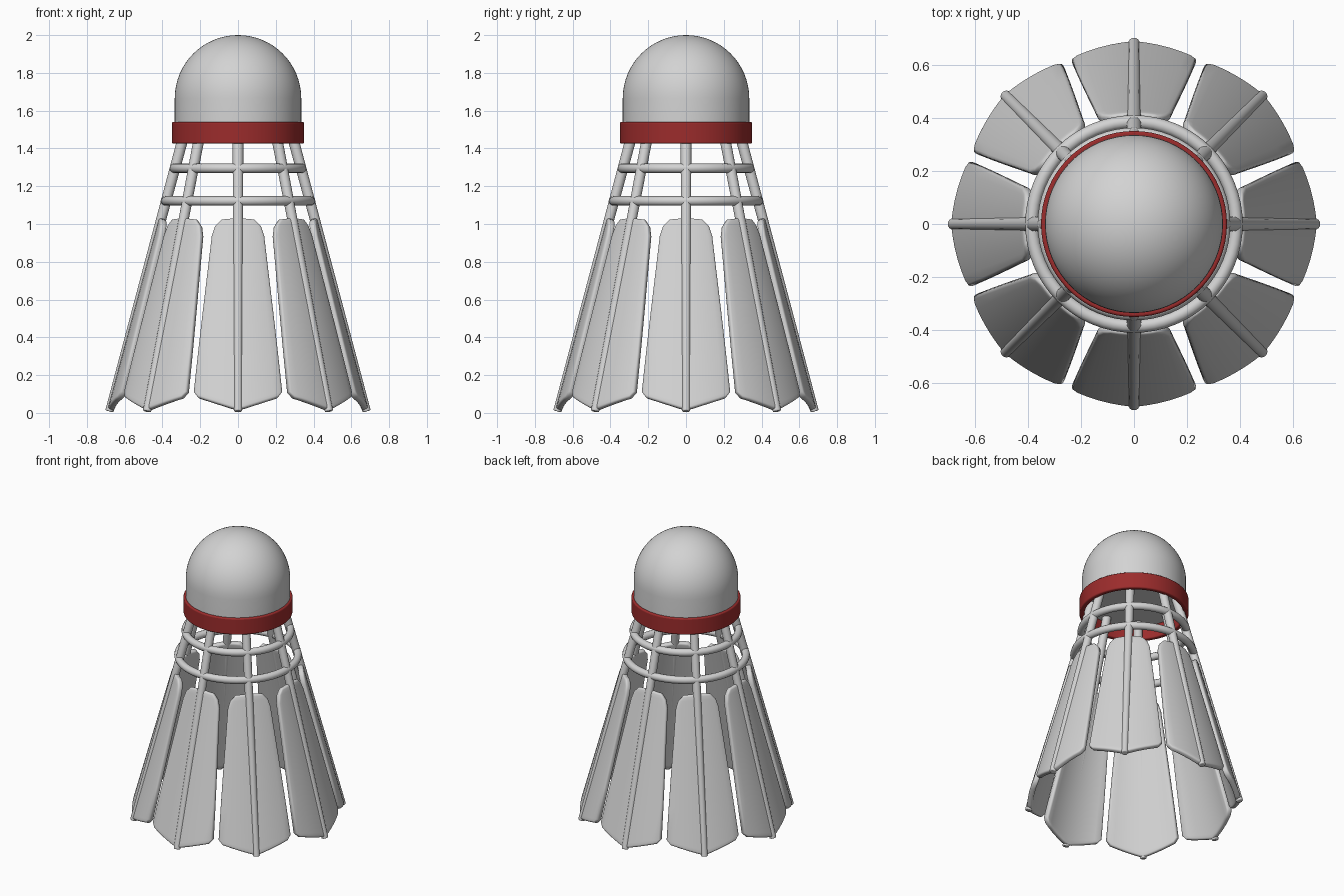
import bpy, bmesh, math
from mathutils import Vector

if "Cube" in bpy.data.objects:
    bpy.data.objects.remove(bpy.data.objects["Cube"])


def material(name, rgb):
    m = bpy.data.materials.new(name)
    m.diffuse_color = (*rgb, 1)
    m.use_nodes = True
    m.node_tree.nodes["Principled BSDF"].inputs["Base Color"].default_value = m.diffuse_color
    return m


GREY = material("pale grey", (0.65, 0.65, 0.65))
RED = material("dark red", (0.33, 0.025, 0.025))
COUNT = 8


def stem_r(z):
    """Radius of the skirt's cone at height z."""
    return 0.30 + 0.27 * (1.42 - z)


def finish(name, bm, mat, bevel=0.0, solid=0.0):
    bmesh.ops.recalc_face_normals(bm, faces=bm.faces)
    me = bpy.data.meshes.new(name)
    bm.to_mesh(me)
    bm.free()
    ob = bpy.data.objects.new(name, me)
    bpy.context.collection.objects.link(ob)
    me.materials.append(mat)
    if solid:
        s = ob.modifiers.new("thickness", 'SOLIDIFY')
        s.thickness, s.offset = solid, 0
    if bevel:
        b = ob.modifiers.new("soft edge", 'BEVEL')
        b.width, b.segments, b.angle_limit = bevel, 3, math.radians(50)
    bpy.ops.object.select_all(action='DESELECT')
    ob.select_set(True)
    bpy.context.view_layer.objects.active = ob
    bpy.ops.object.shade_smooth_by_angle(angle=math.radians(40))
    return ob


def lathe(name, profile, mat, closed=False, bevel=0.0):
    bm = bmesh.new()
    vs = [bm.verts.new((r, 0, z)) for r, z in profile]
    pairs = list(zip(vs, vs[1:])) + ([(vs[-1], vs[0])] if closed else [])
    edges = [bm.edges.new(p) for p in pairs]
    bmesh.ops.spin(bm, geom=vs + edges, cent=(0, 0, 0), axis=(0, 0, 1),
                   angle=2 * math.pi, steps=64)
    bmesh.ops.remove_doubles(bm, verts=bm.verts, dist=1e-5)
    return finish(name, bm, mat, bevel)


# Rounded cork head
R, ZC = 0.335, 1.665
dome = [(R * math.cos(a), ZC + R * math.sin(a))
        for a in (math.pi / 2 * i / 16 for i in range(16))] + [(0, ZC + R)]
lathe("cork_head", [(0, 1.52), (R, 1.52)] + dome, GREY)

# Red band
lathe("red_band", [(0.318, 1.425), (0.35, 1.425), (0.35, 1.54), (0.318, 1.54)],
      RED, closed=True, bevel=0.008)

# Two rings that tie the stems together
for name, z in (("upper_ring", 1.295), ("lower_ring", 1.122)):
    circle = [(stem_r(z) + 0.004 + 0.025 * math.cos(a), z + 0.025 * math.sin(a))
              for a in (2 * math.pi * i / 12 for i in range(12))]
    lathe(name, circle, GREY, closed=True)


# Tapered stem
def stem(name):
    top, bottom = Vector((stem_r(1.53), 0, 1.53)), Vector((stem_r(0.008), 0, 0.008))
    axis = top - bottom
    bm = bmesh.new()
    bmesh.ops.create_cone(bm, cap_ends=True, segments=16, radius1=0.022,
                          radius2=0.029, depth=axis.length)
    rot = axis.to_track_quat('Z', 'Y').to_matrix().to_4x4()
    bm.transform(rot)
    bmesh.ops.translate(bm, verts=bm.verts, vec=(top + bottom) / 2)
    return finish(name, bm, GREY, bevel=0.006)


# Feather vane: rows of (half width, z in the middle, z at the edge), wrapped on the cone
VANE = [(0.208, 0.012, 0.078), (0.232, 0.045, 0.11), (0.209, 0.30, 0.32),
        (0.185, 0.53, 0.53), (0.16, 0.74, 0.74), (0.137, 0.945, 0.935),
        (0.12, 0.995, 0.985), (0.085, 1.03, 1.022)]


def vane(name):
    bm = bmesh.new()
    n = 10
    grid = []
    for w, zm, ze in VANE:
        row = []
        for j in range(n + 1):
            t = 2 * j / n - 1
            z = zm + (ze - zm) * abs(t)
            r, y = stem_r(z) - 0.006, w * t
            row.append(bm.verts.new((math.sqrt(r * r - y * y), y, z)))
        grid.append(row)
    for a, b in zip(grid, grid[1:]):
        for j in range(n):
            bm.faces.new((a[j], a[j + 1], b[j + 1], b[j]))
    return finish(name, bm, GREY, bevel=0.012, solid=0.036)


for i in range(COUNT):
    for ob in (stem(f"stem_{i + 1}"), vane(f"feather_{i + 1}")):
        ob.rotation_euler.z = 2 * math.pi * i / COUNT
